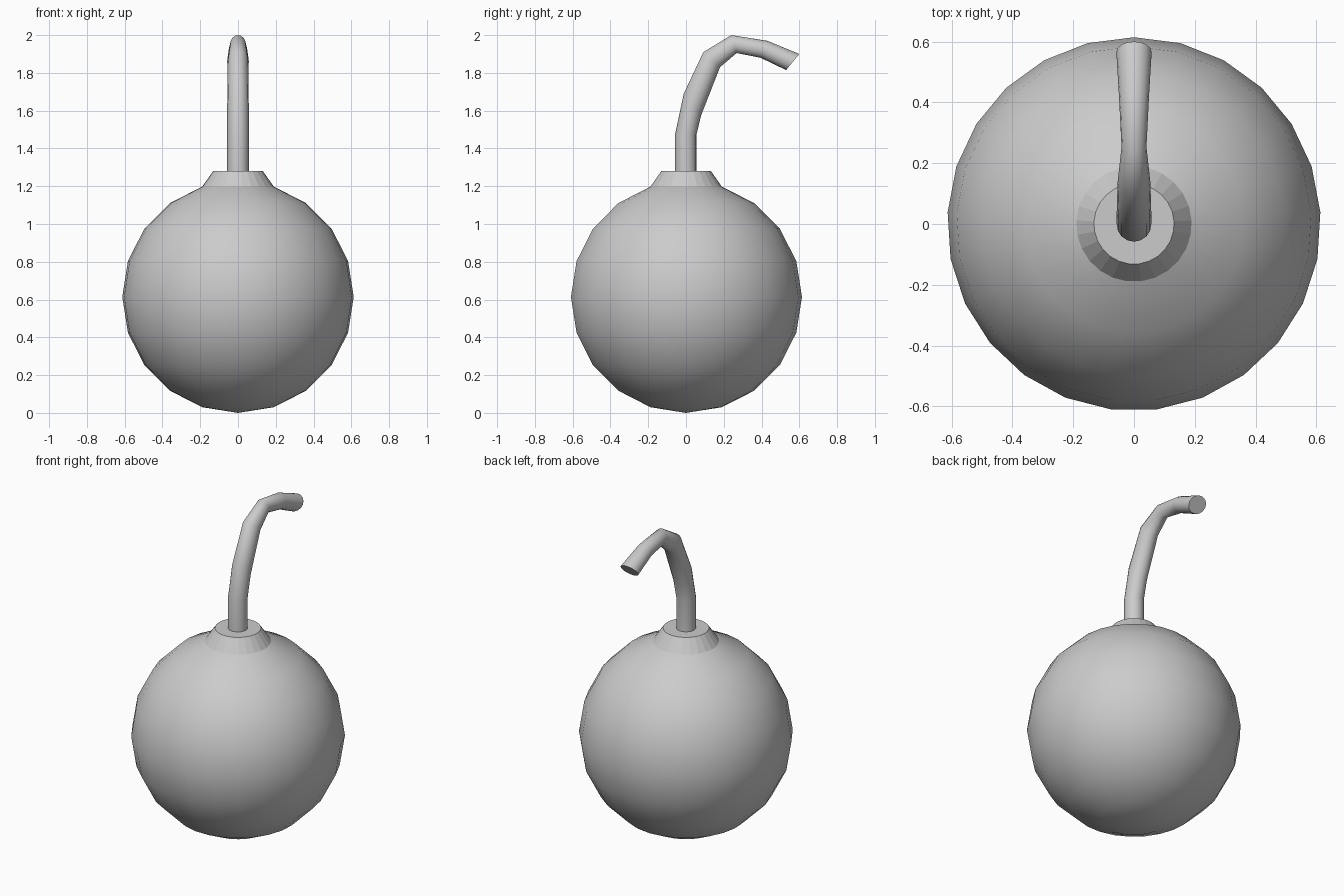
import bpy, bmesh
from math import sin, cos, pi

if "Cube" in bpy.data.objects:
    bpy.data.objects.remove(bpy.data.objects["Cube"])

R = 0.614      # ball radius
SEG = 25       # sides around the ball


def build(name, rings, smooth=True, cap_start=False, cap_end=False):
    """Skin a list of closed rings; a one-point ring is a pole."""
    bm = bmesh.new()
    loops = [[bm.verts.new(p) for p in ring] for ring in rings]
    for a, b in zip(loops, loops[1:]):
        n = max(len(a), len(b))
        for i in range(n):
            j = (i + 1) % n
            if len(a) == 1:
                bm.faces.new((a[0], b[j], b[i]))
            else:
                bm.faces.new((a[i], a[j], b[j], b[i]))
    for f in bm.faces:
        f.smooth = smooth
    if cap_start:
        bm.faces.new(loops[0][::-1])
    if cap_end:
        bm.faces.new(loops[-1])
    bmesh.ops.recalc_face_normals(bm, faces=bm.faces)
    # Sharp borders keep the caps crisp
    for e in bm.edges:
        if len(e.link_faces) == 2 and any(not f.smooth for f in e.link_faces):
            e.smooth = False
    mesh = bpy.data.meshes.new(name)
    bm.to_mesh(mesh)
    bm.free()
    obj = bpy.data.objects.new(name, mesh)
    bpy.context.collection.objects.link(obj)
    return obj


def circle(r, z):
    # First vertex points to the back (+y)
    return [(-r * sin(2 * pi * i / SEG), r * cos(2 * pi * i / SEG), z)
            for i in range(SEG)]


# Ball: sphere open under the neck
ball = [[(0, 0, 0)]]
ball += [circle(R * sin(pi * k / 10), R - R * cos(pi * k / 10)) for k in range(1, 10)]
build("ball", ball)

# Neck: faceted collar with flat top
build("neck", [ball[-1], circle(0.132, 1.28)], smooth=False, cap_end=True)

# Fuse: bent tube, each section = outer (y, z), inner (y, z), half width in x
sections = [
    ((-0.058, 1.27), (0.056, 1.27), 0.057),
    ((-0.058, 1.475), (0.056, 1.475), 0.057),
    ((-0.012, 1.69), (0.080, 1.575), 0.057),
    ((0.092, 1.91), (0.180, 1.83), 0.054),
    ((0.240, 2.00), (0.268, 1.905), 0.041),
    ((0.430, 1.97), (0.395, 1.88), 0.049),
    ((0.600, 1.90), (0.530, 1.815), 0.058),
]
SIDES = 16
tube = []
for (oy, oz), (iy, iz), w in sections:
    ring = []
    for i in range(SIDES):
        a = 2 * pi * i / SIDES
        t = (1 - cos(a)) / 2
        ring.append((w * sin(a), oy + (iy - oy) * t, oz + (iz - oz) * t))
    tube.append(ring)
build("fuse", tube, cap_start=True, cap_end=True).data.polygons[-1].use_smooth = False
